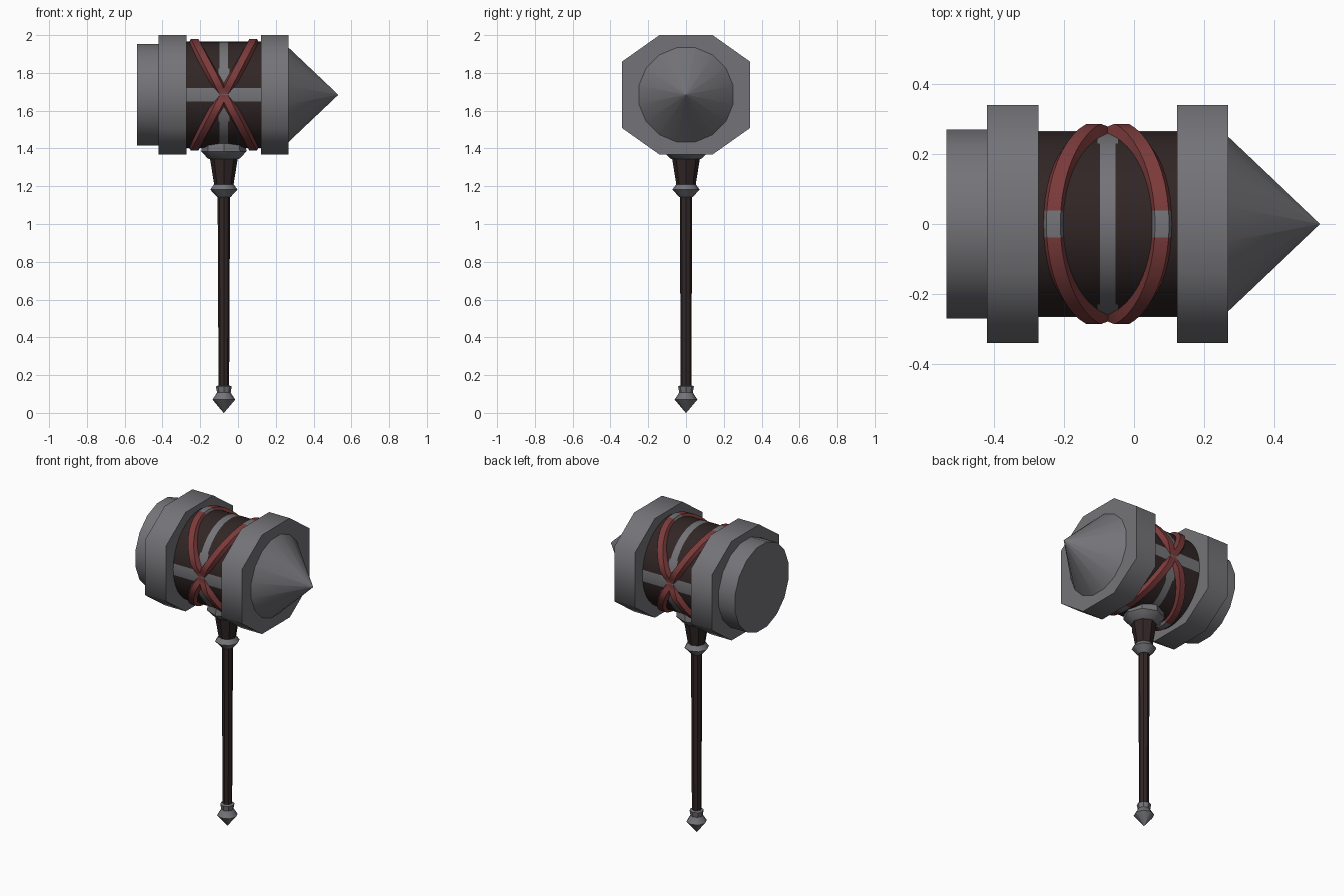
import bpy, bmesh, math

if "Cube" in bpy.data.objects:
    bpy.data.objects.remove(bpy.data.objects["Cube"])

CX, CZ = -0.075, 1.684          # handle axis x, head axis z


def material(name, rgb):
    m = bpy.data.materials.new(name)
    m.diffuse_color = (*rgb, 1)
    m.use_nodes = True
    m.node_tree.nodes["Principled BSDF"].inputs["Base Color"].default_value = m.diffuse_color
    return m


STEEL = material("steel_grey", (0.175, 0.175, 0.19))
DARK = material("dark_leather", (0.031, 0.019, 0.019))
RED = material("red_strap", (0.20, 0.043, 0.043))


def loft(name, rings, mats, smooth=40, caps=True, closed=False, rule=None):
    """Skin equal-length rings of points; rule(centre) gives a material index."""
    bm = bmesh.new()
    vs = [[bm.verts.new(p) for p in ring] for ring in rings]
    n = len(rings[0])
    for i in range(len(vs) if closed else len(vs) - 1):
        a, b = vs[i], vs[(i + 1) % len(vs)]
        for j in range(n):
            k = (j + 1) % n
            bm.faces.new((a[j], a[k], b[k], b[j]))
    if caps and not closed:
        bm.faces.new(vs[0])
        bm.faces.new(vs[-1])
    bmesh.ops.remove_doubles(bm, verts=bm.verts, dist=1e-5)
    bmesh.ops.recalc_face_normals(bm, faces=bm.faces)
    for f in bm.faces:
        f.smooth = True
        if rule:
            f.material_index = rule(f.calc_center_median())
    me = bpy.data.meshes.new(name)
    bm.to_mesh(me)
    bm.free()
    for m in mats:
        me.materials.append(m)
    me.set_sharp_from_angle(angle=math.radians(smooth))
    ob = bpy.data.objects.new(name, me)
    bpy.context.collection.objects.link(ob)
    return ob


def x_ring(x, ry, rz, n, turn=0.0):
    """Ellipse around the head axis."""
    return [(x, ry * math.cos(t), CZ + rz * math.sin(t))
            for t in (2 * math.pi * (i + turn) / n for i in range(n))]


def z_lathe(name, profile, mat, n=8):
    """Turned part on the handle axis from (radius, height) pairs."""
    rings = [[(CX + r * math.cos(2 * math.pi * i / n), r * math.sin(2 * math.pi * i / n), z)
              for i in range(n)] for r, z in profile]
    return loft(name, rings, [mat])


# Handle, from the pointed pommel up to the head
z_lathe("pommel", [(0.001, 0), (0.06, 0.07), (0.036, 0.108), (0.042, 0.14), (0.03, 0.145)], STEEL)
z_lathe("shaft", [(0.028, 0.13), (0.033, 1.16)], DARK)
z_lathe("lower_collar", [(0.035, 1.142), (0.072, 1.182), (0.052, 1.21), (0.04, 1.21)], STEEL)
z_lathe("socket", [(0.05, 1.2), (0.074, 1.35)], DARK)
z_lathe("upper_collar", [(0.07, 1.342), (0.085, 1.347), (0.12, 1.385), (0.115, 1.425)], STEEL)

# Octagonal slabs on both ends of the barrel
OCT = [(0.34, -0.175), (0.34, 0.175), (0.14, 0.3165), (-0.14, 0.3165),
       (-0.34, 0.175), (-0.34, -0.175), (-0.14, -0.3165), (0.14, -0.3165)]
for name, x0, x1 in (("striking_slab", -0.42, -0.272), ("spike_slab", 0.122, 0.268)):
    loft(name, [[(x, y, CZ + z) for y, z in OCT] for x in (x0, x1)], [STEEL], smooth=60)

# Round striking face and conical spike
loft("striking_face", [x_ring(x, 0.275, 0.275, 16, 0.5) for x in (-0.535, -0.41)], [STEEL])
loft("spike", [x_ring(0.26, 0.262, 0.262, 16, 0.5), x_ring(0.53, 0.001, 0.001, 16, 0.5)], [STEEL])


# Barrel with grey stripes painted around it and along its front and back
def barrel_paint(c):
    dx, h = abs(c.x - CX), abs(c.z - CZ)
    around = dx < 0.022 + 0.04 * math.exp(-(h / 0.09) ** 2)
    along = h < 0.034 + 0.022 * math.exp(-(dx / 0.06) ** 2)
    return 1 if around or along else 0


loft("barrel", [x_ring(-0.28 + 0.41 * i / 56, 0.265, 0.281, 96) for i in range(57)],
     [DARK, STEEL], caps=False, rule=barrel_paint)

# Two tilted red straps crossing front and back, with grey clasps top and bottom
SECTION = [(-0.036, -0.03), (-0.02, 0), (0.02, 0), (0.036, -0.03)]
for name, side in (("strap_left", -1), ("strap_right", 1)):
    rings = []
    for i in range(48):
        t = 2 * math.pi * i / 48
        s = math.sin(t)
        r = 0.264 + 0.032 * min(1, abs(s) / 0.25)
        rings.append([(CX + side * 0.155 * s + dx, (r + dr) * math.cos(t), CZ + (r + dr) * s)
                      for dx, dr in SECTION])
    loft(name, rings, [RED, STEEL], smooth=50, closed=True,
         rule=lambda c: 1 if abs(c.y) < 0.03 else 0)
